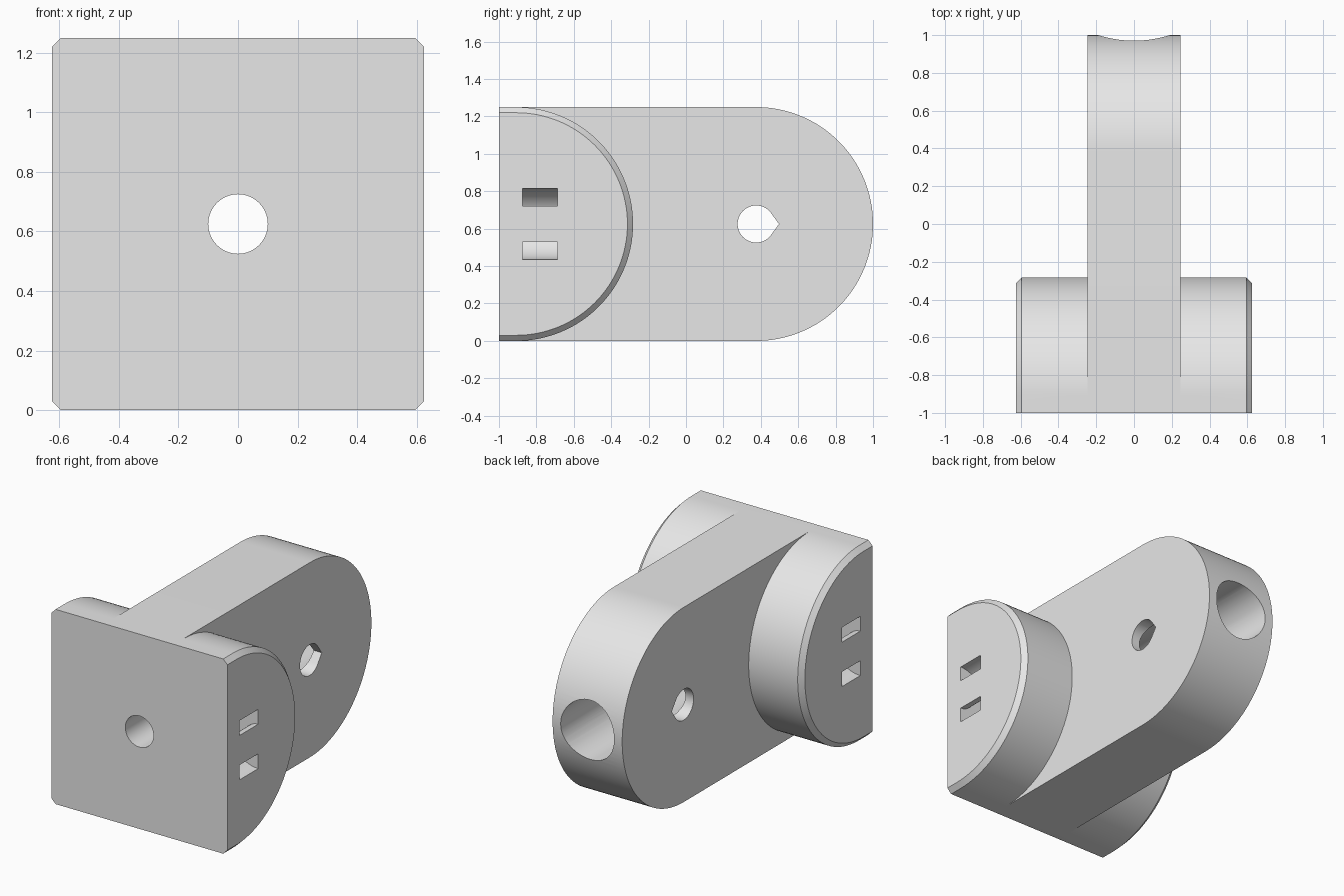
import bpy, bmesh
from math import sin, cos, pi, acos

if "Cube" in bpy.data.objects:
    bpy.data.objects.remove(bpy.data.objects["Cube"], do_unlink=True)

FRONT, MID_Z, RADIUS = -1.0, 0.625, 0.625
HALF_W, CHAMFER = 0.625, 0.03

grey = bpy.data.materials.new("plain grey")
grey.use_nodes = True
colour = (0.8, 0.8, 0.8, 1)
grey.diffuse_color = colour
grey.node_tree.nodes["Principled BSDF"].inputs["Base Color"].default_value = colour


def loft(name, rings):
    """Join equal-length rings of points into a closed solid."""
    bm = bmesh.new()
    loops = [[bm.verts.new(p) for p in ring] for ring in rings]
    n = len(loops[0])
    for a, b in zip(loops, loops[1:]):
        for i in range(n):
            j = (i + 1) % n
            bm.faces.new((a[i], a[j], b[j], b[i]))
    bm.faces.new(loops[0])
    bm.faces.new(loops[-1])
    bmesh.ops.recalc_face_normals(bm, faces=bm.faces)
    mesh = bpy.data.meshes.new(name)
    bm.to_mesh(mesh)
    bm.free()
    mesh.materials.append(grey)
    obj = bpy.data.objects.new(name, mesh)
    bpy.context.collection.objects.link(obj)
    return obj


def arc(r, start, end, steps):
    return [(r * cos(start + (end - start) * i / steps),
             r * sin(start + (end - start) * i / steps)) for i in range(steps + 1)]


def d_ring(x, centre_y, r):
    """Flat-fronted profile with a round back, at one x position."""
    pts = [(x, centre_y + u, MID_Z + v) for u, v in arc(r, -pi / 2, pi / 2, 64)]
    return [(x, FRONT, MID_Z - r)] + pts + [(x, FRONT, MID_Z + r)]


def combine(target, tool, operation):
    mod = target.modifiers.new(operation.lower(), "BOOLEAN")
    mod.operation, mod.solver, mod.object = operation, "EXACT", tool
    bpy.context.view_layer.objects.active = target
    bpy.ops.object.modifier_apply(modifier=mod.name)
    bpy.data.objects.remove(tool, do_unlink=True)


# Wide mounting base with chamfered ends
base_y, edge = -0.908, HALF_W - CHAMFER
bracket = loft("bracket_body", [d_ring(x, base_y, r) for x, r in (
    (-HALF_W, RADIUS - CHAMFER), (-edge, RADIUS), (edge, RADIUS), (HALF_W, RADIUS - CHAMFER))])

# Arm reaching to the back with a round end
arm_y, arm_half = 0.375, 0.247
arm = loft("arm", [d_ring(x, arm_y, RADIUS) for x in (-arm_half, arm_half)])
combine(bracket, arm, "UNION")

# Stepped bore along the arm: narrow at the front, wide behind
circle = arc(1, 0, 2 * pi, 64)[:-1]
bore = loft("bore_cutter", [[(r * u, y, MID_Z + r * v) for u, v in circle]
            for y, r in ((-1.1, 0.1), (-0.75, 0.1), (-0.75, 0.19), (1.1, 0.19))])
combine(bracket, bore, "DIFFERENCE")

# Teardrop cross hole, pointing to the back
hole_r, tip = 0.099, 0.122
tangent = acos(hole_r / tip)
drop = arc(hole_r, tangent, 2 * pi - tangent, 40) + [(tip, 0)]
hole = loft("teardrop_cutter", [[(x, arm_y + u, MID_Z + v) for u, v in drop] for x in (-0.4, 0.4)])
combine(bracket, hole, "DIFFERENCE")

# Curved strap channel in each end of the base
inner, outer = 0.095, 0.19
out = [(-0.1, outer)] + arc(outer, pi / 2, -pi / 2, 32) + [(-0.1, -outer)]
back = [(-0.1, -inner)] + arc(inner, -pi / 2, pi / 2, 32) + [(-0.1, inner)]
for side in (-1, 1):
    channel = loft("channel_cutter", [[(side * (HALF_W - u), y, MID_Z + v) for u, v in out + back]
                   for y in (-0.875, -0.688)])
    combine(bracket, channel, "DIFFERENCE")

# Smooth curved walls, crisp edges
bpy.ops.object.select_all(action="DESELECT")
bracket.select_set(True)
bpy.context.view_layer.objects.active = bracket
bpy.ops.object.shade_smooth_by_angle(angle=pi / 7)
